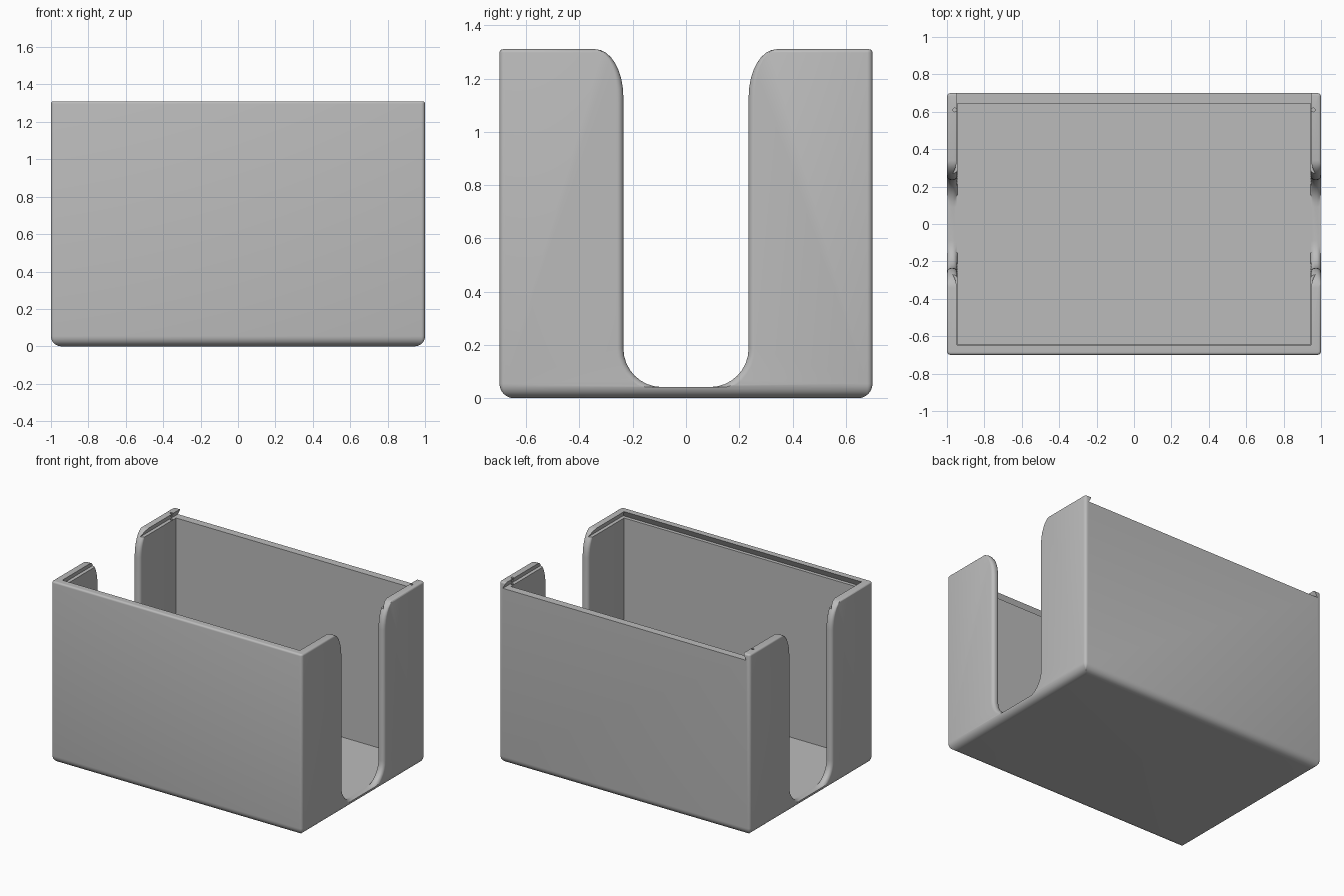
import bpy, bmesh
from math import sin, cos, pi

cube = bpy.data.objects.get("Cube")
if cube:
    bpy.data.objects.remove(cube, do_unlink=True)

HX, HY, H = 1.0, 0.7, 1.31      # outer half sizes and height
IX, IY, FLOOR = 0.945, 0.645, 0.04
QUARTER = [i * pi / 16 for i in range(9)]

grey = bpy.data.materials.new("grey_plastic")
grey.use_nodes = True
grey.diffuse_color = (0.5, 0.5, 0.5, 1)
grey.node_tree.nodes["Principled BSDF"].inputs["Base Color"].default_value = (0.5, 0.5, 0.5, 1)


def loft(name, rings):
    """Closed solid through a list of rings of equal length."""
    bm = bmesh.new()
    loops = [[bm.verts.new(p) for p in ring] for ring in rings]
    n = len(loops[0])
    for a, b in zip(loops, loops[1:]):
        for i in range(n):
            j = (i + 1) % n
            bm.faces.new((a[i], a[j], b[j], b[i]))
    bm.faces.new(loops[0][::-1])
    bm.faces.new(loops[-1])
    bmesh.ops.recalc_face_normals(bm, faces=bm.faces)
    mesh = bpy.data.meshes.new(name)
    bm.to_mesh(mesh)
    bm.free()
    mesh.materials.append(grey)
    obj = bpy.data.objects.new(name, mesh)
    bpy.context.collection.objects.link(obj)
    return obj


def rounded_rect(inset, z, radius=0.02):
    """Outline of the box at one height, corners rounded."""
    r = max(radius - inset, 0.001)
    pts = []
    for k, (sx, sy) in enumerate([(1, 1), (-1, 1), (-1, -1), (1, -1)]):
        cx, cy = sx * (HX - inset - r), sy * (HY - inset - r)
        for i in range(5):
            t = k * pi / 2 + i * pi / 8
            pts.append((cx + r * cos(t), cy + r * sin(t), z))
    return pts


def rect(x, y0, y1, z):
    return [(-x, y0, z), (x, y0, z), (x, y1, z), (-x, y1, z)]


# Outer shell: wide rounding below, narrow rounding at the rim
BOTTOM, RIM = 0.055, 0.013
layers = [(BOTTOM * (1 - sin(t)), BOTTOM * (1 - cos(t))) for t in QUARTER]
layers += [(RIM * (1 - cos(t)), H - RIM + RIM * sin(t)) for t in QUARTER[::2]]
box = loft("card_box", [rounded_rect(d, z) for d, z in layers])

# Inner space and the dovetail groove that is open at the back
cutters = [
    loft("cavity_cutter", [rect(IX, -IY, IY, z) for z in (FLOOR, 1.5)]),
    loft("lid_groove_cutter", [rect(0.97, -0.67, 0.9, 1.265),
                               rect(0.942, -0.642, 0.9, 1.32)]),
]


def slot_outline():
    """Half slot outline: y, z, outward normal, rounding strength."""
    half = [(0.34, 1.4, 0, 0, 0)]
    for t in reversed(QUARTER):
        half.append((0.34 - 0.105 * cos(t), 1.13 + 0.18 * sin(t),
                     cos(t), -sin(t), cos(t)))
    for t in QUARTER:
        half.append((0.09 + 0.145 * cos(t), 0.187 - 0.145 * sin(t),
                     cos(t), -sin(t), 1))
    return half + [(-y, z, -ny, nz, f) for y, z, ny, nz, f in reversed(half)]


def slot_ring(x, offset):
    return [(x, y + ny * offset * f, max(z + nz * offset * f, FLOOR + 0.002))
            for y, z, ny, nz, f in slot_outline()]


# End slots with rounded edges on both sides of the wall
R = 0.024
for side in (1, -1):
    sections = [(0.9, R)]
    sections += [(IX + R - R * sin(t), R * (1 - cos(t))) for t in reversed(QUARTER)]
    sections += [(HX - R + R * sin(t), R * (1 - cos(t))) for t in QUARTER]
    sections += [(1.1, R)]
    cutters.append(loft("slot_cutter", [slot_ring(side * x, d) for x, d in sections]))
    # Small catch hole in the groove lip
    cutters.append(loft("catch_cutter", [
        [(side * 0.958 + 0.01 * cos(i * pi / 6), 0.61 + 0.01 * sin(i * pi / 6), z)
         for i in range(12)] for z in (1.255, 1.4)]))

bpy.context.view_layer.objects.active = box
for cutter in cutters:
    cutter.hide_render = True
    mod = box.modifiers.new("cut", "BOOLEAN")
    mod.operation, mod.solver, mod.object = "DIFFERENCE", "EXACT", cutter
    bpy.ops.object.modifier_apply(modifier=mod.name)
    bpy.data.objects.remove(cutter, do_unlink=True)

for obj in bpy.context.selected_objects:
    obj.select_set(False)
box.select_set(True)
bpy.ops.object.shade_smooth_by_angle(angle=pi / 6)
